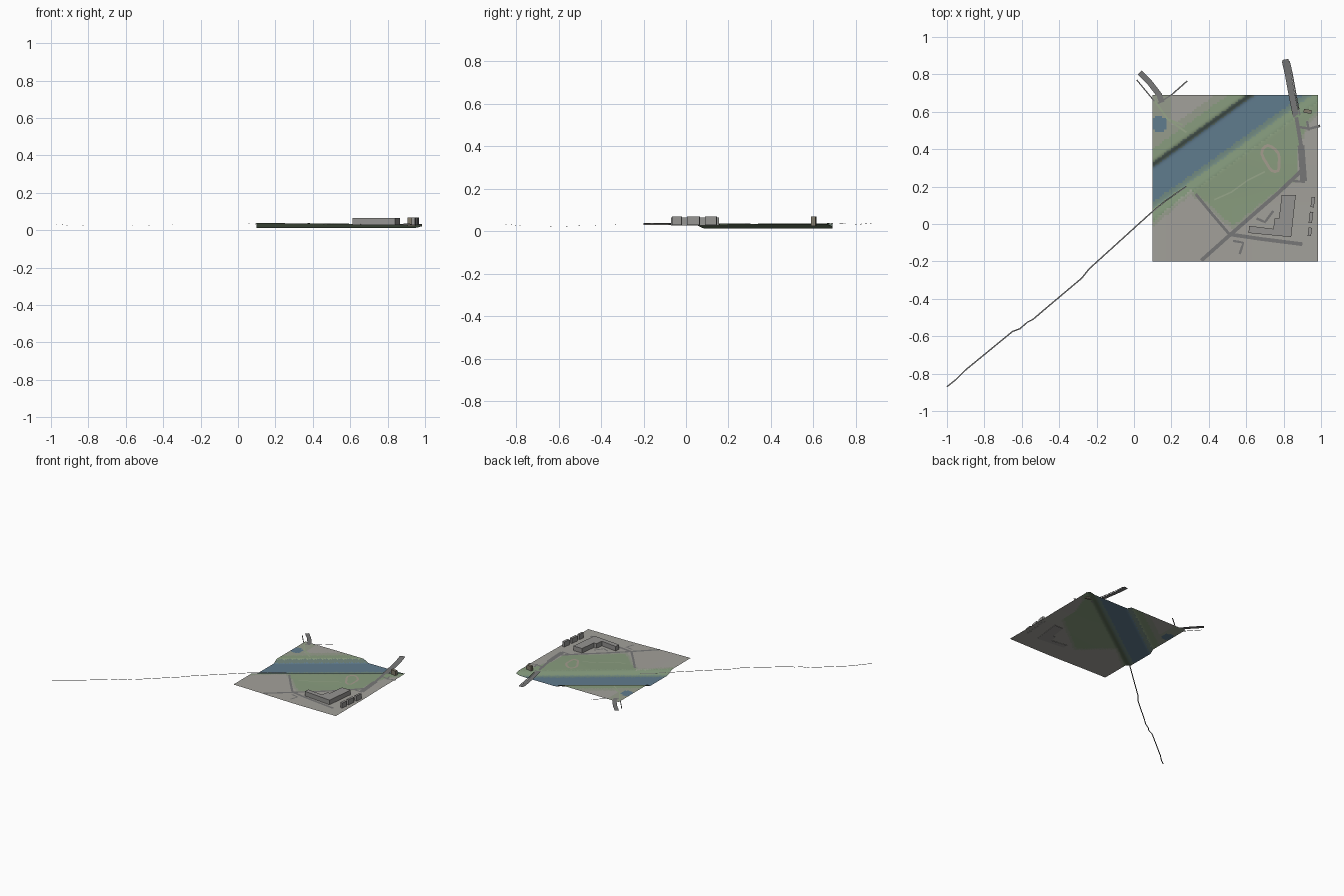
import bpy, bmesh, math
from mathutils import Vector

if "Cube" in bpy.data.objects:
    bpy.data.objects.remove(bpy.data.objects["Cube"])

X0, X1, Y0, Y1 = 0.10, 0.985, -0.20, 0.69
SLOPE = 0.715          # direction of the river across the tile


def material(name, rgb):
    m = bpy.data.materials.new(name)
    m.diffuse_color = (*rgb, 1)
    m.use_nodes = True
    m.node_tree.nodes["Principled BSDF"].inputs["Base Color"].default_value = m.diffuse_color
    return m


GREY = material("paving", (0.365, 0.355, 0.325))
MIX = material("verge", (0.305, 0.335, 0.265))
GREEN = material("grass", (0.25, 0.335, 0.21))
SLOPE_GREEN = material("bank_grass", (0.205, 0.285, 0.18))
BANK = material("shore", (0.165, 0.25, 0.215))
WATER = material("water", (0.117, 0.20, 0.27))
CLIFF = material("embankment", (0.13, 0.185, 0.16))
ROAD = material("asphalt", (0.185, 0.185, 0.185))
SAND = material("gravel", (0.37, 0.335, 0.27))
TRACK = material("track", (0.31, 0.38, 0.255))
WALL = material("walls", (0.30, 0.295, 0.285))
BRICK = material("brick", (0.23, 0.205, 0.15))


def smooth(a, b, v):
    t = min(max((v - a) / (b - a), 0), 1)
    return t * t * (3 - 2 * t)


def height(x, y):
    s = y - SLOPE * x
    if s > 0.2:
        return 0.012 + 0.023 * smooth(0.225, 0.265, s)
    land = 0.039 - 0.010 * smooth(0.1, 0.7, x) + 0.004 * smooth(0.1, 0.4, y)
    return 0.012 + (land - 0.012) * (1 - smooth(-0.05, 0.02, s))


def inside(x, y, poly):
    hit = False
    for (ax, ay), (bx, by) in zip(poly, poly[1:] + poly[:1]):
        if (ay > y) != (by > y) and x < (bx - ax) * (y - ay) / (by - ay) + ax:
            hit = not hit
    return hit


PARK = [(0.1, 0.0), (0.17, 0.07), (0.3, 0.18), (0.35, 0.15), (0.53, -0.01),
        (0.88, 0.27), (0.88, 0.42), (0.93, 0.55), (1.0, 0.62), (1.0, 0.8), (0.1, 0.2)]


def ground_type(x, y):
    s = y - SLOPE * x
    if s > 0.26:
        if math.hypot(x - 0.135, y - 0.535) < 0.042:
            return 4
        return 2 if s < 0.33 else 1 if s < 0.38 or x < 0.2 else 0
    if s > 0.23:
        return 5
    if s > 0.045:
        return 4
    if s > 0.01:
        return 3
    if inside(x, y, PARK):
        return 6 if s > -0.05 else 2
    return 1 if inside(x, y + 0.025, PARK) else 0


def finish(name, bm, mats):
    me = bpy.data.meshes.new(name)
    bm.to_mesh(me)
    bm.free()
    for m in mats:
        me.materials.append(m)
    ob = bpy.data.objects.new(name, me)
    bpy.context.collection.objects.link(ob)
    return ob


# Terrain sheet with the river valley
N = 72
bm = bmesh.new()
grid = []
for j in range(N + 1):
    row = []
    for i in range(N + 1):
        x, y = X0 + (X1 - X0) * i / N, Y0 + (Y1 - Y0) * j / N
        row.append(bm.verts.new((x, y, height(x, y))))
    grid.append(row)
for j in range(N):
    for i in range(N):
        f = bm.faces.new((grid[j][i], grid[j][i + 1], grid[j + 1][i + 1], grid[j + 1][i]))
        c = f.calc_center_median()
        f.material_index = ground_type(c.x, c.y)
        f.smooth = True
finish("terrain", bm, [GREY, MIX, GREEN, BANK, WATER, CLIFF, SLOPE_GREEN])


# Flat strips: 2D points lie on the terrain, 3D points keep their own height
def ribbon(name, pts, width, mat=ROAD, lift=0.003, step=0.02):
    path = []
    for a, b in zip(pts, pts[1:]):
        n = max(1, int(math.dist(a[:2], b[:2]) / step))
        path += [tuple(p + (q - p) * k / n for p, q in zip(a, b)) for k in range(n)]
    path.append(tuple(pts[-1]))
    P = [Vector((p[0], p[1], p[2] if len(p) > 2 else height(p[0], p[1]) + lift)) for p in path]
    bm = bmesh.new()
    prev = None
    for k, p in enumerate(P):
        t = P[min(k + 1, len(P) - 1)] - P[max(k - 1, 0)]
        side = Vector((-t.y, t.x, 0)).normalized() * width / 2
        cur = (bm.verts.new(p - side), bm.verts.new(p + side))
        if prev:
            bm.faces.new((prev[1], prev[0], cur[0], cur[1]))
        prev = cur
    bmesh.ops.recalc_face_normals(bm, faces=bm.faces)
    if sum(f.normal.z for f in bm.faces) < 0:
        bmesh.ops.reverse_faces(bm, faces=bm.faces)
    finish(name, bm, [mat])


# Long path leaving the tile
ribbon("long_path", [(-1, -0.87, .034), (-0.95, -0.83, .031), (-0.9, -0.78, .025), (-0.65, -0.575, .022),
                     (-0.61, -0.56, .023), (-0.57, -0.525, .024), (-0.54, -0.51, .025),
                     (-0.47, -0.45, .027), (-0.28, -0.29, .031), (-0.24, -0.24, .030),
                     (0.08, 0.05, .030), (0.17, 0.125, .027), (0.28, 0.20, .027)], 0.007)
# Bridge and its footways
ribbon("bridge_road", [(0.81, 0.88, .038), (0.825, 0.80, .030), (0.845, 0.69, .028), (0.868, 0.57, .032)], 0.032)
for k, dx in enumerate((-0.016, 0.02)):
    ribbon(f"bridge_footway_{k}", [(0.81 + dx, 0.87, .039), (0.826 + dx, 0.80, .032),
                                   (0.846 + dx, 0.69, .030), (0.868 + dx, 0.58, .033)], 0.007)
ribbon("bridge_approach", [(0.868, 0.57), (0.895, 0.41)], 0.02)
ribbon("avenue", [(0.893, 0.42), (0.907, 0.23)], 0.036)
ribbon("avenue_kerb", [(0.85, 0.23), (0.915, 0.225)], 0.012)
# Roads on the near side
ribbon("main_road", [(0.36, -0.195), (0.50, -0.07), (0.62, 0.035), (0.77, 0.165), (0.90, 0.29)], 0.02)
ribbon("cross_road", [(0.51, -0.055), (0.68, -0.08), (0.90, -0.108)], 0.02)
ribbon("park_lane", [(0.33, 0.16), (0.42, 0.05), (0.51, -0.055)], 0.015)
ribbon("spur", [(0.53, -0.09), (0.585, -0.10), (0.565, -0.16)], 0.012)
ribbon("yard_path", [(0.655, 0.03), (0.70, 0.01), (0.745, 0.07)], 0.013)
ribbon("east_road", [(0.87, 0.52), (0.94, 0.51), (0.995, 0.525)], 0.013)
ribbon("east_lane", [(0.935, 0.50), (0.925, 0.55)], 0.012)
# Roads on the far side
ribbon("far_road", [(0.03, 0.81, .034), (0.085, 0.755, .034), (0.135, 0.69, .036), (0.15, 0.65, .038)], 0.03)
ribbon("far_footway", [(0.015, 0.77, .033), (0.11, 0.655, .037)], 0.006)
ribbon("far_lane", [(0.285, 0.765, .034), (0.20, 0.69, .037), (0.12, 0.64, .038)], 0.007)
ribbon("far_track", [(0.11, 0.66), (0.18, 0.56), (0.28, 0.49)], 0.010, TRACK)
ribbon("far_track_side", [(0.18, 0.56), (0.26, 0.53)], 0.010, TRACK)
# Park trail and loop
ribbon("park_trail", [(0.43, 0.13), (0.52, 0.17), (0.61, 0.235), (0.70, 0.28)], 0.008, TRACK)
ribbon("park_loop", [(0.735 + (0.042 + 0.007 * math.sin(3 * a)) * math.cos(a) - 0.02 * math.sin(a),
                      0.35 + 0.07 * math.sin(a)) for a in
                     [2 * math.pi * k / 16 for k in range(17)]], 0.015, SAND)


# Buildings as extruded footprints
def building(name, foot, z0, z1, mat=WALL):
    bm = bmesh.new()
    base = bm.faces.new([bm.verts.new((x, y, z0)) for x, y in foot])
    top = bmesh.ops.extrude_face_region(bm, geom=[base])
    for v in top["geom"]:
        if isinstance(v, bmesh.types.BMVert):
            v.co.z = z1
    bmesh.ops.recalc_face_normals(bm, faces=bm.faces)
    finish(name, bm, [mat])


def block(name, cx, cy, w, l, angle, z0=0.028, z1=0.069, mat=WALL):
    c, s = math.cos(angle), math.sin(angle)
    building(name, [(cx + c * u * w / 2 - s * v * l / 2, cy + s * u * w / 2 + c * v * l / 2)
                    for u, v in ((-1, -1), (1, -1), (1, 1), (-1, 1))], z0, z1, mat)


building("main_building", [(0.79, 0.155), (0.865, 0.155), (0.84, -0.07), (0.612, -0.048), (0.616, -0.01),
                           (0.745, -0.026), (0.752, 0.03), (0.775, 0.03)], 0.027, 0.065)
for k, (x, y, l) in enumerate([(0.956, 0.117, 0.055), (0.946, 0.035, 0.06), (0.940, -0.042, 0.045)]):
    block(f"row_house_{k}", x, y, 0.018, l, -0.12)
block("north_house", 0.928, 0.602, 0.042, 0.02, -0.15, 0.024, 0.068, BRICK)
